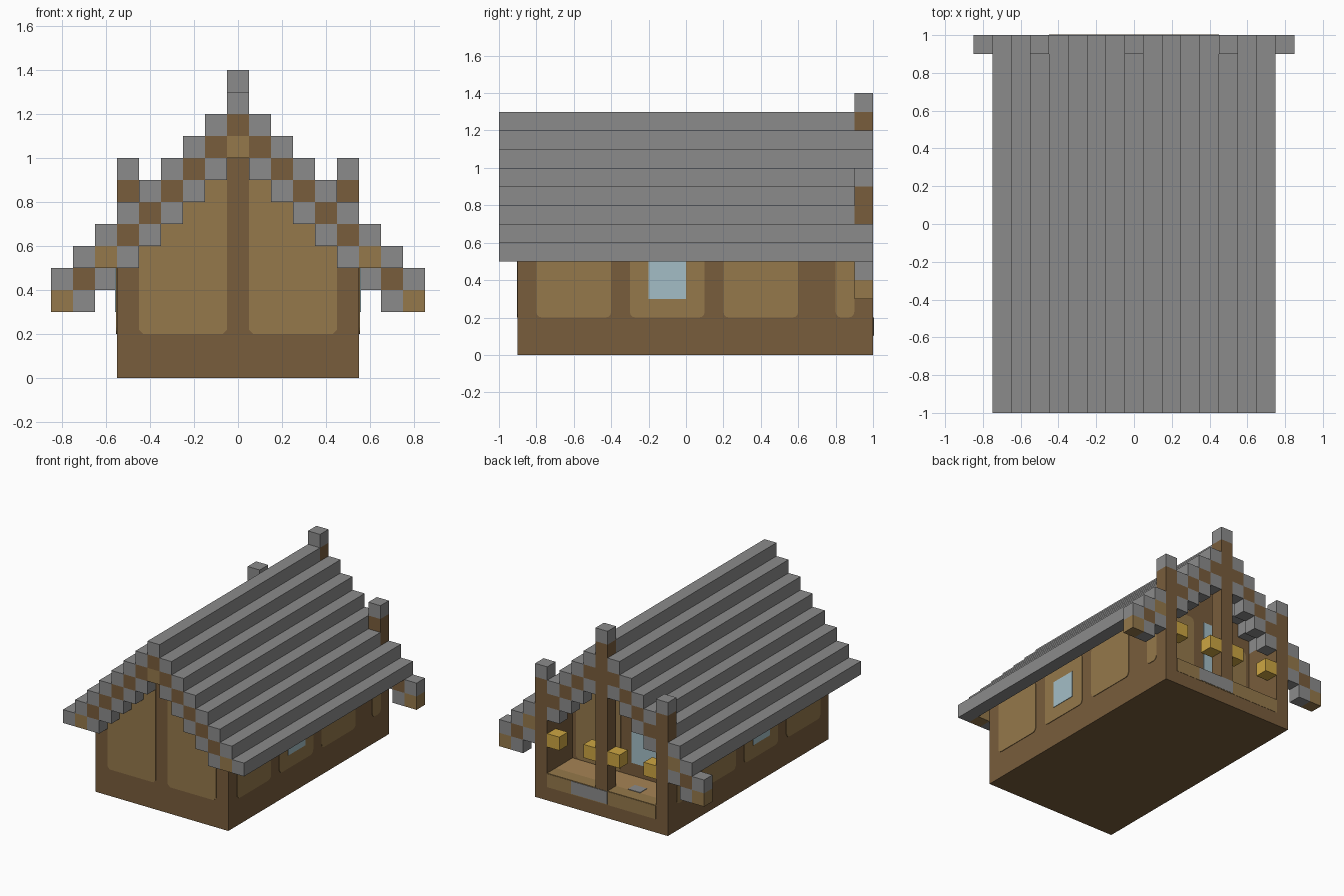
import bpy, bmesh, math

cube = bpy.data.objects.get("Cube")
if cube:
    bpy.data.objects.remove(cube)


def material(name, rgb):
    m = bpy.data.materials.new(name)
    m.use_nodes = True
    m.diffuse_color = (*rgb, 1)
    m.node_tree.nodes["Principled BSDF"].inputs["Base Color"].default_value = (*rgb, 1)
    return m


STONE = material("grey_stone", (.26, .26, .26))
BROWN = material("dark_timber", (.19, .109, .045))
TAN = material("tan_boards", (.30, .19, .07))
FLOOR = material("light_floor", (.38, .23, .09))
GLASS = material("pale_glass", (.37, .515, .565))
GOLD = material("lamp_gold", (.61, .38, .055))


def finish(bm, name, mat):
    bmesh.ops.recalc_face_normals(bm, faces=bm.faces)
    me = bpy.data.meshes.new(name)
    bm.to_mesh(me)
    bm.free()
    me.materials.append(mat)
    ob = bpy.data.objects.new(name, me)
    bpy.context.collection.objects.link(ob)


def prism(name, mat, profile, axis, lo, hi):
    """Extrude a flat outline along x or y."""
    bm = bmesh.new()
    place = (lambda u, v, t: (t, u, v)) if axis == "x" else (lambda u, v, t: (u, t, v))
    a = bm.faces.new([bm.verts.new(place(u, v, lo)) for u, v in profile])
    geom = bmesh.ops.extrude_face_region(bm, geom=[a])["geom"]
    step = place(0, 0, hi - lo)
    bmesh.ops.translate(bm, verts=[g for g in geom if isinstance(g, bmesh.types.BMVert)], vec=step)
    # The starting face stays as the second cap
    if not a.is_valid or len(bm.faces) < len(profile) + 2:
        bm.faces.new([v for v in bm.verts][:len(profile)])
    finish(bm, name, mat)


def box(name, mat, x, y, z):
    prism(name, mat, [(x[0], z[0]), (x[1], z[0]), (x[1], z[1]), (x[0], z[1])], "y", *y)


def cell(name, mat, x, y, z):
    box(name, mat, (x - .05, x + .05), (y - .05, y + .05), (z, z + .1))


def rounded(u0, u1, v0, v1, r=.03):
    pts = []
    centres = [(u1 - r, v1 - r), (u0 + r, v1 - r), (u0 + r, v0 + r), (u1 - r, v0 + r)]
    for k, (cu, cv) in enumerate(centres):
        for j in range(4):
            t = math.pi / 2 * (k + j / 3)
            pts.append((cu + r * math.cos(t), cv + r * math.sin(t)))
    return pts


def row_z(i):
    return 1.2 - .1 * i


def gable(drop, bottom, first, last, side=1):
    """Stepped outline points following the roof on one side."""
    pts = []
    for i in range(first, last + 1):
        z = row_z(i) - drop
        pts += [(side * (i * .1 - .05), z), (side * (i * .1 + .05), z)]
    return pts + [(side * (last * .1 + .05), bottom)]


# Base and stepped end walls
T = .004
box("base", BROWN, (-.55, .55), (-.9, 1), (0, .2))
half = gable(0, .2, 1, 5)
outline = half + [(-x, z) for x, z in reversed(half)]
outline.insert(0, (.05, 1.2))
outline.append((-.05, 1.2))
prism("front_wall", BROWN, outline, "y", -.9, -.8)
prism("porch_wall", BROWN, outline, "y", .6, .7)

# Front boards either side of the middle post
for s, label in ((1, "left"), (-1, "right")):
    bottom = [(s * .43, .2), (s * .07, .2), (s * .05, .22)]
    pts = gable(.15, .22, 1, 4, s) + bottom
    prism("front_boards_" + label, TAN, pts, "y", -.9 - T, -.9)

# Porch details
prism("porch_boards_left", TAN, rounded(.05, .42, .21, .8), "y", .7, .7 + T)
prism("porch_boards_right", TAN, rounded(-.42, -.28, .21, .7), "y", .7, .7 + T)
box("porch_window", GLASS, (-.25, -.04), (.7, .7 + T), (.3, .8))
box("porch_floor", FLOOR, (-.45, .45), (.7, .9), (.2, .2 + T))
box("porch_sill", TAN, (-.45, .45), (.9, 1), (.2, .2 + T))
box("sill_face", TAN, (-.45, .45), (1, 1 + T / 2), (.1, .2))
box("sill_stone", STONE, (-.05, .25), (1, 1 + T), (.105, .2))
box("floor_stone", STONE, (-.25, -.15), (.82, .9), (.2, .2 + 2 * T))

# Side walls with board panels and a window
for s, label in ((1, "left"), (-1, "right")):
    a, b = sorted((s * .45, s * .55))
    box("side_wall_" + label, BROWN, (a, b), (-.9, 1), (.2, .7))
    lo, hi = sorted((s * .55, s * (.55 + T)))
    for y0, y1 in ((-.8, -.4), (-.3, .1), (.2, .6), (.8, .9)):
        prism("side_boards_" + label, TAN, rounded(y0, y1, .2, .6), "x", lo, hi)
    lo, hi = sorted((s * .55, s * (.55 + 2 * T)))
    box("side_window_" + label, GLASS, (lo, hi), (-.2, 0), (.3, .5))

# Back posts with stone caps, and lamps beside them
for x, top in ((-.5, .9), (0, 1.3), (.5, .9)):
    box("back_post", BROWN, (x - .05, x + .05), (.9, 1), (.2, top))
    cell("post_cap", STONE, x, .95, top)
for x in (-.4, -.1, .1, .4):
    cell("lamp", GOLD, x, .95, .4)

# Stepped roof courses and chequered trim at both ends
box("roof_ridge", STONE, (-.05, .05), (-1, .9), (1.2, 1.3))
cell("front_trim_timber", BROWN, 0, -.95, 1.1)
cell("front_trim_key", TAN, 0, -.95, 1.0)
for s in (1, -1):
    for i in range(1, 9):
        x, z = s * i * .1, row_z(i)
        if i < 8:
            end = .9 if i == 5 else 1
            box("roof_course", STONE, (x - .05, x + .05), (-1, end), (z, z + .1))
        else:
            cell("eave_tip", STONE, x, .95, z)
        inner = TAN if i in (6, 8) else BROWN
        if i < 7:
            cell("front_trim_timber", inner, x, -.95, z - .1)
        if i < 6:
            cell("front_trim_stone", STONE, x, -.95, z - .2)
        if i != 5:
            cell("back_trim_timber", inner, x, .95, z - .1)
            if i < 8:
                cell("back_trim_stone", STONE, x, .95, z - .2)
